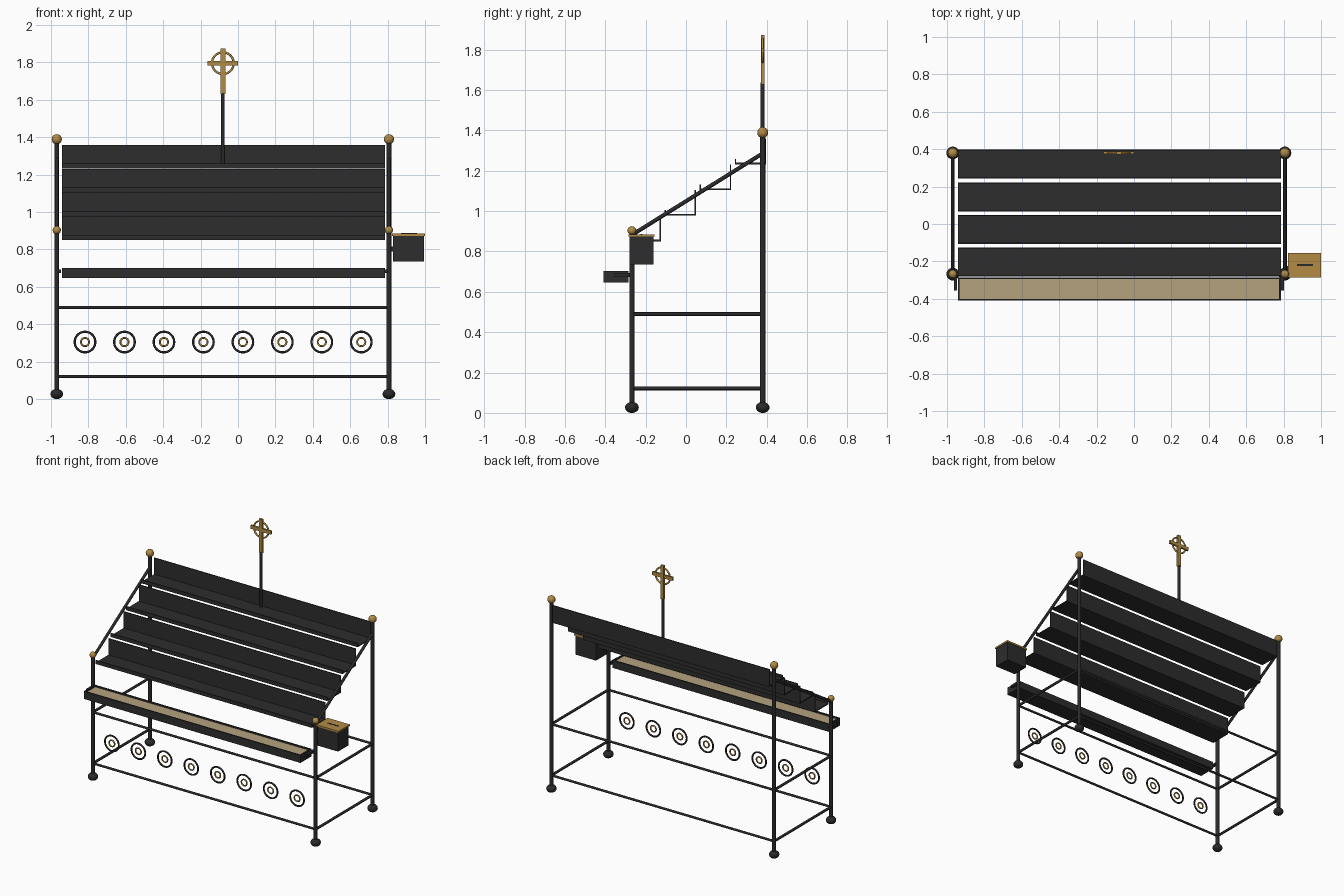
import bpy
import math
from mathutils import Vector

if "Cube" in bpy.data.objects:
    bpy.data.objects.remove(bpy.data.objects["Cube"])


def mat(name, rgb):
    m = bpy.data.materials.new(name)
    m.diffuse_color = (*rgb, 1)
    m.use_nodes = True
    m.node_tree.nodes["Principled BSDF"].inputs["Base Color"].default_value = m.diffuse_color
    return m


IRON = mat("black iron", (0.023, 0.023, 0.024))
SHEET = mat("dark sheet metal", (0.026, 0.026, 0.027))
BRASS = mat("brass", (0.45, 0.26, 0.06))
SAND = mat("sand", (0.46, 0.36, 0.21))


def finish(name, m, smooth=False):
    o = bpy.context.object
    o.name = name
    o.data.materials.append(m)
    if smooth:
        bpy.ops.object.shade_smooth_by_angle(angle=math.radians(40))
    return o


def box(name, x, y, z, m):
    """Box from (min, max) pairs."""
    bpy.ops.mesh.primitive_cube_add(size=1, location=[(a + b) / 2 for a, b in (x, y, z)])
    bpy.context.object.scale = [b - a for a, b in (x, y, z)]
    bpy.ops.object.transform_apply(location=False, rotation=False, scale=True)
    return finish(name, m)


def rod(name, a, b, r, m):
    a, b = Vector(a), Vector(b)
    d = b - a
    bpy.ops.mesh.primitive_cylinder_add(vertices=16, radius=r, depth=d.length, location=(a + b) / 2)
    bpy.context.object.rotation_euler = d.to_track_quat('Z', 'Y').to_euler()
    return finish(name, m, True)


def ball(name, loc, r, m, squash=1):
    bpy.ops.mesh.primitive_uv_sphere_add(segments=24, ring_count=14, radius=r, location=loc)
    bpy.context.object.scale = (1, 1, squash)
    return finish(name, m, True)


def ring(name, loc, r, tube, m):
    bpy.ops.mesh.primitive_torus_add(location=loc, rotation=(math.pi / 2, 0, 0), major_radius=r,
                                     minor_radius=tube, major_segments=36, minor_segments=10)
    return finish(name, m, True)


XL, XR, YF, YB = -0.969, 0.807, -0.268, 0.38
RAILS = (0.121, 0.49)

# posts, feet, finials, side rails and sloping shelf supports
for side, x in (("left", XL), ("right", XR)):
    for end, y, top, r in (("front", YF, 0.903, 0.022), ("back", YB, 1.389, 0.027)):
        rod(f"{side}_{end}_post", (x, y, 0.03), (x, y, top), 0.013, IRON)
        ball(f"{side}_{end}_foot", (x, y, 0.027), 0.034, IRON, 0.8)
        ball(f"{side}_{end}_finial", (x, y, top), r, BRASS)
    for z in RAILS:
        rod(f"{side}_rail", (x, YF, z), (x, YB, z), 0.009, IRON)
    rod(f"{side}_sloping_support", (x, YF, 0.882), (x, YB, 1.286), 0.010, IRON)

# long rails
for end, y in (("front", YF), ("back", YB)):
    for z in RAILS:
        rod(f"{end}_rail", (XL, y, z), (XR, y, z), 0.008, IRON)

# row of decorative double rings
for i in range(8):
    x = -0.818 + i * 0.211
    ring("outer_ring", (x, YF, 0.305), 0.055, 0.006, IRON)
    ring("inner_ring", (x, YF, 0.305), 0.022, 0.005, BRASS)

# stepped shelves: tread, front lip and riser
SX = (-0.942, 0.785)
for i in range(4):
    y, z, t = -0.28 + i * 0.174, 0.85 + i * 0.1273, 0.008
    box("shelf_tread", SX, (y, y + 0.155), (z, z + t), SHEET)
    box("shelf_lip", SX, (y, y + 0.006), (z + t, z + 0.027), SHEET)
    box("shelf_riser", SX, (y + 0.149, y + 0.155), (z + t, z + 0.126), SHEET)

# sand tray with walls and brackets
TX, TY, TZ, W = (-0.942, 0.785), (-0.41, -0.285), (0.647, 0.702), 0.01
box("tray_floor", TX, TY, (TZ[0], TZ[0] + 0.008), SHEET)
for y in (TY[0], TY[1] - W):
    box("tray_long_wall", TX, (y, y + W), TZ, SHEET)
for x in (TX[0], TX[1] - W):
    box("tray_end_wall", (x, x + W), (TY[0] + W, TY[1] - W), TZ, SHEET)
box("sand_bed", (TX[0] + W, TX[1] - W), (TY[0] + W, TY[1] - W), (0.655, 0.692), SAND)
for x in (XL + 0.006, XR - 0.022):
    box("tray_bracket", (x, x + 0.016), (-0.355, YF), (0.674, 0.692), IRON)

# offering box on the right post
box("offering_box", (0.829, 0.994), (-0.28, -0.16), (0.735, 0.873), SHEET)
box("offering_box_lid", (0.823, 1.0), (-0.285, -0.155), (0.873, 0.885), BRASS)
box("coin_slot", (0.871, 0.956), (-0.225, -0.215), (0.884, 0.887), IRON)
box("box_bracket", (XR, 0.832), (-0.275, -0.225), (0.79, 0.815), IRON)

# cross on its pole
CX = -0.081
rod("cross_pole", (CX, YB, 1.235), (CX, YB, 1.636), 0.010, IRON)
box("cross_upright", (CX - 0.013, CX + 0.013), (YB - 0.008, YB + 0.008), (1.63, 1.873), BRASS)
box("cross_arm", (CX - 0.081, CX + 0.081), (YB - 0.007, YB + 0.007), (1.783, 1.808), BRASS)
ring("cross_ring", (CX, YB, 1.796), 0.058, 0.006, BRASS)
